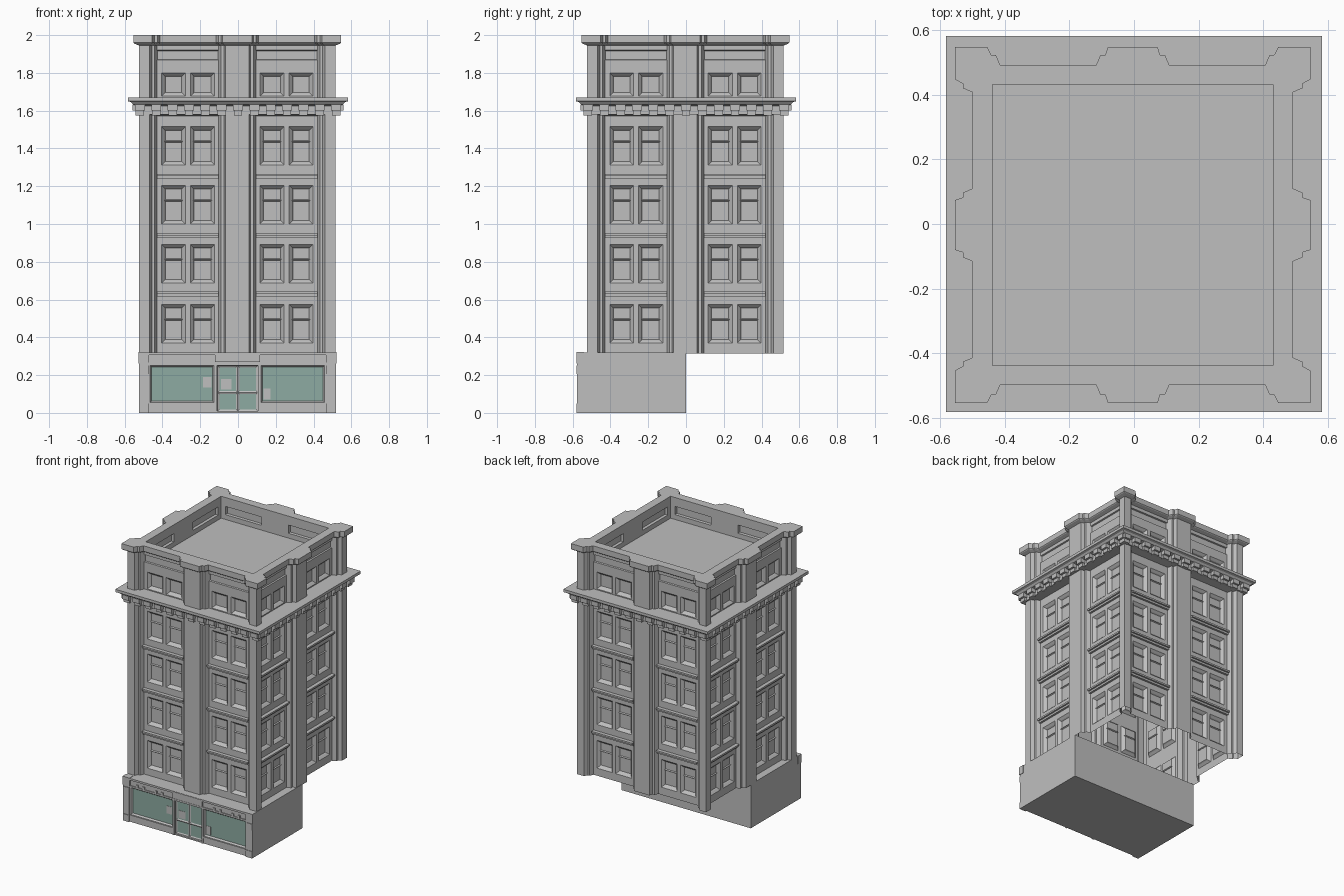
import bpy, bmesh
from math import pi
from mathutils import Matrix, Vector

cube = bpy.data.objects.get("Cube")
if cube:
    bpy.data.objects.remove(cube)


def material(name, rgb):
    m = bpy.data.materials.new(name)
    m.use_nodes = True
    m.diffuse_color = (*rgb, 1)
    m.node_tree.nodes["Principled BSDF"].inputs["Base Color"].default_value = (*rgb, 1)
    return m


STONE = material("stone grey", (0.52, 0.52, 0.52))
GLASS = material("green glass", (0.27, 0.41, 0.36))
CENTRE = Vector((-0.004, -0.003, 0))      # middle of the tower
BAY = 0.465                               # depth of the bay walls
ROOF = 0.434                              # half width inside the parapet
FRONT = -0.57                             # plane of the shopfront


def finish(bm, name, offset=Vector()):
    bmesh.ops.remove_doubles(bm, verts=bm.verts, dist=0.0002)
    bmesh.ops.translate(bm, verts=bm.verts, vec=offset)
    me = bpy.data.meshes.new(name)
    bm.to_mesh(me)
    bm.free()
    me.materials.append(STONE)
    me.materials.append(GLASS)
    ob = bpy.data.objects.new(name, me)
    bpy.context.scene.collection.objects.link(ob)
    return ob


def box(bm, x0, x1, y0, y1, z0, z1):
    size = Matrix.Diagonal((x1 - x0, y1 - y0, z1 - z0, 1))
    mid = Matrix.Translation(((x0 + x1) / 2, (y0 + y1) / 2, (z0 + z1) / 2))
    return bmesh.ops.create_cube(bm, size=1, matrix=mid @ size)["verts"]


def grid(bm, us, zs, y):
    """Upright wall facing -y, split at us and zs; returns faces by column and row."""
    v = [[bm.verts.new((u, y, z)) for z in zs] for u in us]
    cells = {}
    for i in range(len(us) - 1):
        for j in range(len(zs) - 1):
            cells[i, j] = bm.faces.new((v[i][j], v[i + 1][j], v[i + 1][j + 1], v[i][j + 1]))
    bm.normal_update()
    return cells


def recess(bm, faces, rim, depth):
    bmesh.ops.inset_region(bm, faces=faces, thickness=rim, depth=-depth,
                           use_even_offset=True, use_boundary=True)
    bm.normal_update()


def four_sides(bm):
    geom = bm.verts[:] + bm.edges[:] + bm.faces[:]
    for k in (1, 2, 3):
        copy = bmesh.ops.duplicate(bm, geom=geom)["geom"]
        bmesh.ops.rotate(bm, verts=[g for g in copy if isinstance(g, bmesh.types.BMVert)],
                         matrix=Matrix.Rotation(k * pi / 2, 3, 'Z'))


def loft(bm, loops, skip=lambda i: False):
    rings = [[bm.verts.new((x, y, z)) for x, y in pts] for pts, z in loops]
    n = len(rings[0])
    for a, b in zip(rings, rings[1:]):
        for i in range(n):
            if not skip(i):
                j = (i + 1) % n
                bm.faces.new((a[i], a[j], b[j], b[i]))


def square(h):
    return [(-h, -h), (h, -h), (h, h), (-h, h)]


def outline(e):
    """Plan with stepped corner and middle pilasters, grown outward by e."""
    h = e / 2
    half = [(-.465 + h, .52), (-.452 + h, .495), (-.438 + h, .495), (-.425 + h, BAY),
            (-.098 - h, BAY), (-.085 - h, .495), (-.07 - h, .495), (-.062 - h, .52)]
    side = [(-.52 - e, .52)] + half + [(-u, d) for u, d in reversed(half)]
    pts = [(u, -d - e) for u, d in side]
    out = []
    for _ in range(4):
        out += pts
        pts = [(-y, x) for x, y in pts]
    return out


# Pilasters: the plan raised to the parapet, leaving the bays open
bm = bmesh.new()
loft(bm, [(outline(0), .315), (outline(0), 1.95)], skip=lambda i: i % 17 in (4, 12))
finish(bm, "pilasters", CENTRE)

# Bay walls with sash windows and parapet panels
bm = bmesh.new()
sills = [.37, .688, 1.0, 1.312]
rows = [.315] + [s + d for s in sills for d in (0, .125, .203)] + [1.677, 1.80, 1.868, 1.92, 1.95]
cols = [-.425, -.40, -.275, -.248, -.12, -.098]
for us in (cols, [-u for u in reversed(cols)]):
    cells = grid(bm, us, rows, -BAY)
    sash = [cells[i, j] for i in (1, 3) for k in range(4) for j in (1 + 3 * k, 2 + 3 * k)]
    sash += [cells[i, 13] for i in (1, 3)]
    recess(bm, sash, .014, .014)
    bmesh.ops.inset_individual(bm, faces=sash, thickness=.005, depth=-.008, use_even_offset=True)
    recess(bm, [cells[i, 15] for i in range(5)], .003, .01)
four_sides(bm)
finish(bm, "bay_walls", CENTRE)

# Moulded string courses between storeys
bm = bmesh.new()
for z in (.63, .94, 1.253):
    for x0, x1 in ((-.425, -.098), (.098, .425)):
        box(bm, x0, x1, -.492, -BAY, z, z + .012)
        box(bm, x0, x1, -.480, -BAY, z - .014, z)
four_sides(bm)
finish(bm, "string_courses", CENTRE)

# Cornice
bm = bmesh.new()
loft(bm, [(square(h), z) for h, z in ((BAY, 1.572), (.526, 1.58), (.526, 1.625), (.555, 1.632),
                                      (.566, 1.645), (.582, 1.65), (.582, 1.67), (.45, 1.67))])
finish(bm, "cornice")

# Stepped brackets under the cornice
bm = bmesh.new()
for k in range(13):
    x = (k - 6) * .0865
    box(bm, x - .022, x + .022, -.543, -.52, 1.575, 1.602)
    box(bm, x - .026, x + .026, -.558, -.52, 1.600, 1.632)
four_sides(bm)
finish(bm, "cornice_brackets")

# Parapet coping, following the pilasters outside and square inside
bm = bmesh.new()
inner = [(max(-ROOF, min(ROOF, x)), max(-ROOF, min(ROOF, y))) for x, y in outline(.03)]
loft(bm, [(outline(0), 1.945), (outline(.025), 1.955), (outline(.03), 1.96),
          (outline(.03), 2.0), (inner, 2.0)])
finish(bm, "parapet_coping", CENTRE)

# Inner parapet walls with sunk panels
bm = bmesh.new()
cells = grid(bm, [-ROOF, -.40, -.11, .11, .40, ROOF], [1.84, 1.875, 1.935, 2.0], ROOF)
recess(bm, [cells[1, 1], cells[3, 1]], .002, .02)
four_sides(bm)
finish(bm, "parapet_inside", CENTRE)

# Roof deck
bm = bmesh.new()
bm.faces.new([bm.verts.new((x, y, 1.84)) for x, y in square(ROOF)])
finish(bm, "roof_deck", CENTRE)

# Ground floor block with shop windows and door opening
bm = bmesh.new()
L, R = -.523, .519
box(bm, L, R, FRONT, 0, 0, .32)
bm.normal_update()
bmesh.ops.delete(bm, geom=[f for f in bm.faces if f.normal.y < -.9], context='FACES')
cells = grid(bm, [L, -.465, -.128, -.11, .106, .123, .458, R], [0, .01, .055, .25, .32], FRONT)
recess(bm, [cells[3, 1], cells[3, 2]], .001, .02)
panes = [cells[1, 2], cells[5, 2]]
recess(bm, panes, .008, .012)
for f in panes:
    f.material_index = 1
finish(bm, "ground_floor")

# Double door with glazed panels
bm = bmesh.new()
leaves = list(grid(bm, [-.108, -.002, .104], [.01, .108, .25], FRONT + .012).values())
bmesh.ops.inset_individual(bm, faces=leaves, thickness=.009, depth=-.005, use_even_offset=True)
for f in leaves:
    f.material_index = 1
finish(bm, "double_door")

# Shopfront piers, door posts and stall risers
bm = bmesh.new()
for x0, x1 in ((L, -.475), (.468, R)):
    box(bm, x0, x1, -.576, FRONT, 0, .255)
    box(bm, x0, x1, -.58, FRONT, 0, .05)
    box(bm, x0, x1, -.58, FRONT, .205, .25)
for x0, x1 in ((-.126, -.112), (.108, .121)):
    box(bm, x0, x1, -.576, FRONT, 0, .255)
for x0, x1 in ((-.47, -.126), (.121, .463)):
    box(bm, x0, x1, -.576, FRONT, .04, .052)
finish(bm, "shopfront_piers")

# Shopfront lintel with mouldings, raised middle panel and small blocks
bm = bmesh.new()
box(bm, L, R, -.576, FRONT, .255, .266)
box(bm, L, R, -.578, FRONT, .306, .32)
box(bm, -.122, .116, -.581, FRONT, .27, .318)
for x in (-.41, -.36, -.26, -.21, .21, .26, .36, .41):
    box(bm, x - .008, x + .008, -.577, FRONT, .264, .284)
for x in (L + .025, R - .025):
    box(bm, x - .028, x + .028, -.58, FRONT + .03, .262, .322)
finish(bm, "shopfront_lintel")

# Notices behind the glass
bm = bmesh.new()
for x0, x1, z0, z1, y in ((-.185, -.14, .135, .19, -.559), (-.09, -.035, .125, .18, -.554),
                          (.135, .172, .07, .13, -.559)):
    box(bm, x0, x1, y - .001, y + .002, z0, z1)
finish(bm, "window_notices")
